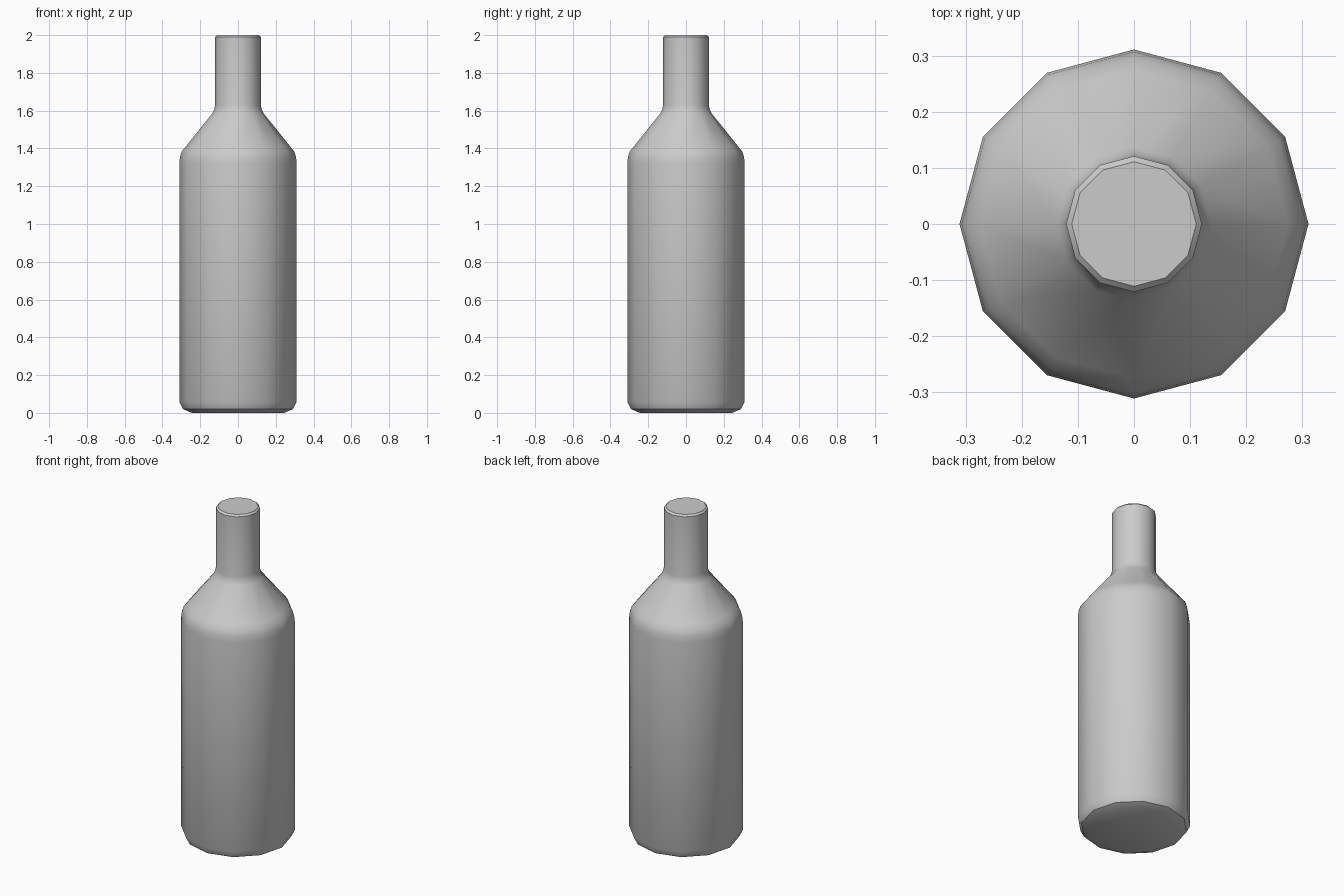
import bpy, bmesh, math

if "Cube" in bpy.data.objects:
    bpy.data.objects.remove(bpy.data.objects["Cube"])

SIDES = 12

# Bottle outline from base to rim: (radius, height)
profile = [
    (0.245, 0.0), (0.291, 0.02), (0.311, 0.06),              # base
    (0.311, 1.32), (0.307, 1.355), (0.297, 1.385), (0.275, 1.412),  # shoulder
    (0.137, 1.584), (0.126, 1.605), (0.121, 1.63),           # neck root
    (0.121, 1.99), (0.111, 2.0),                             # rim
]

bm = bmesh.new()
rings = []
for r, z in profile:
    rings.append([bm.verts.new((r * math.cos(2 * math.pi * i / SIDES),
                                r * math.sin(2 * math.pi * i / SIDES), z))
                  for i in range(SIDES)])

# Walls between neighbouring rings
for low, high in zip(rings, rings[1:]):
    for i in range(SIDES):
        j = (i + 1) % SIDES
        bm.faces.new((low[i], low[j], high[j], high[i]))

# Flat base and closed mouth
bm.faces.new(rings[0][::-1])
bm.faces.new(rings[-1])

mesh = bpy.data.meshes.new("bottle")
bm.to_mesh(mesh)
bm.free()
bottle = bpy.data.objects.new("bottle", mesh)
bpy.context.collection.objects.link(bottle)

# Smooth sides, sharp base and rim edges
bpy.context.view_layer.objects.active = bottle
bottle.select_set(True)
bpy.ops.object.shade_smooth_by_angle(angle=math.radians(31))
